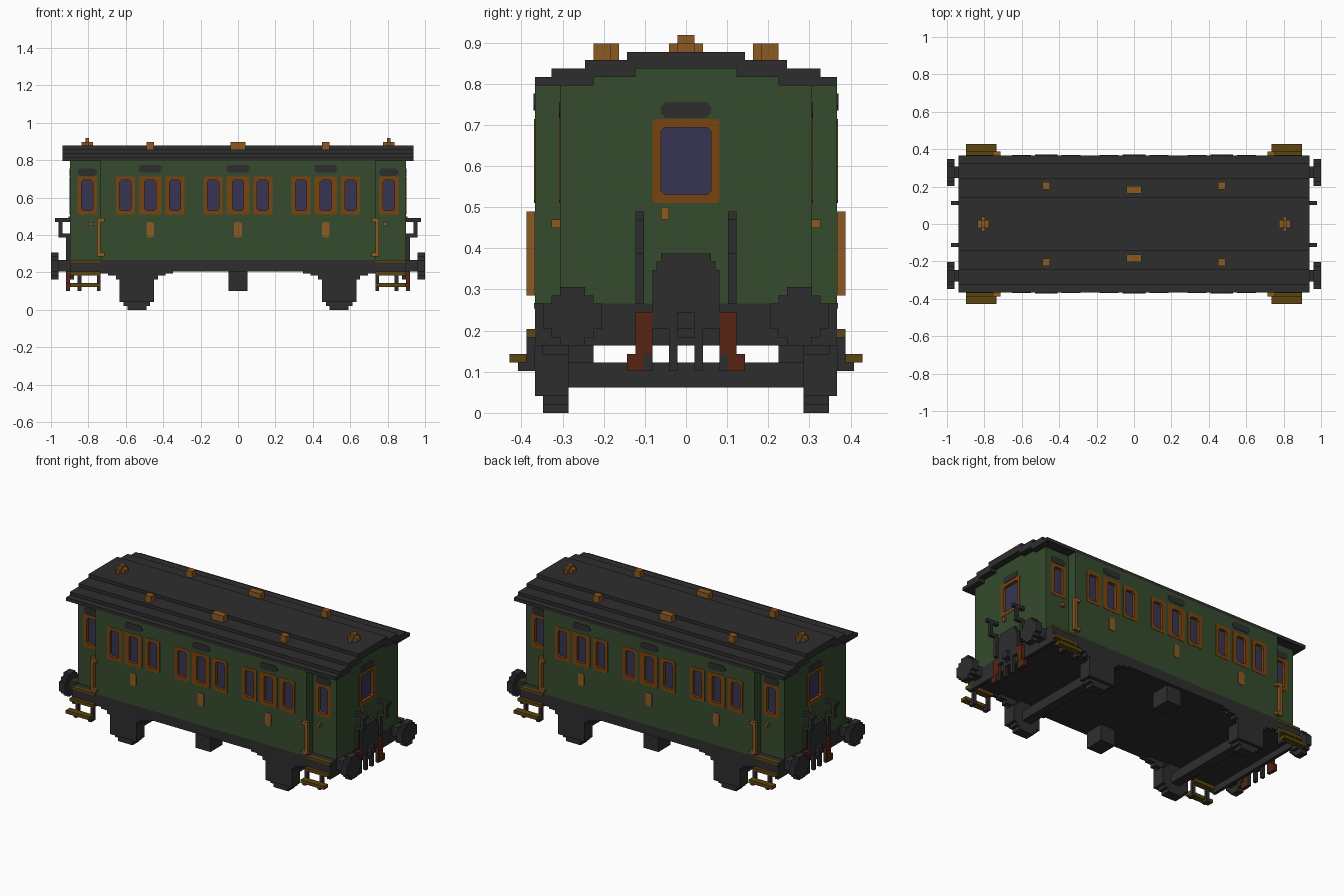
import bpy
import bmesh
from mathutils import Vector

if "Cube" in bpy.data.objects:
    bpy.data.objects.remove(bpy.data.objects["Cube"], do_unlink=True)

# All sizes are in blocks; the model is 98 blocks long
BLOCK = 2 / 98


def material(name, *rgb):
    mat = bpy.data.materials.new(name)
    mat.use_nodes = True
    colour = (*rgb, 1)
    mat.diffuse_color = colour
    mat.node_tree.nodes["Principled BSDF"].inputs["Base Color"].default_value = colour
    return mat


GREEN = material("coach green", .036, .07, .026)
DARK = material("dark grey", .027, .027, .027)
BRASS = material("brass", .26, .1, .016)
FRAME = material("window frame brown", .195, .057, .005)
GLASS = material("blue glass", .038, .036, .088)
WOOD = material("step wood", .11, .058, .005)
RUST = material("hose red brown", .092, .017, .006)


def finish(name, bm, mat):
    bmesh.ops.recalc_face_normals(bm, faces=bm.faces)
    bmesh.ops.scale(bm, vec=Vector((BLOCK,) * 3), verts=bm.verts)
    mesh = bpy.data.meshes.new(name)
    bm.to_mesh(mesh)
    bm.free()
    mesh.materials.append(mat)
    obj = bpy.data.objects.new(name, mesh)
    bpy.context.collection.objects.link(obj)
    return obj


def add_box(bm, low, high):
    verts = bmesh.ops.create_cube(bm, size=1)["verts"]
    low, high = Vector(low), Vector(high)
    for v in verts:
        v.co = (low + high) / 2 + v.co * (high - low)


def signs(low):
    """Ranges that do not cross the centre plane are mirrored."""
    return (1, -1) if low >= 0 else (1,)


def part(name, mat, *boxes):
    """Boxes given as x range, y range, z range."""
    bm = bmesh.new()
    for (x0, x1), (y0, y1), (z0, z1) in boxes:
        for sx in signs(x0):
            for sy in signs(y0):
                xs, ys = sorted((sx * x0, sx * x1)), sorted((sy * y0, sy * y1))
                add_box(bm, (xs[0], ys[0], z0), (xs[1], ys[1], z1))
    return finish(name, bm, mat)


def prism(name, mat, half_length, outline):
    """Extrude a (y, z) half outline, mirrored in y, along x."""
    ring = outline + [(-y, z) for y, z in reversed(outline)]
    bm = bmesh.new()
    face = bm.faces.new([bm.verts.new((-half_length, y, z)) for y, z in ring])
    new = bmesh.ops.extrude_face_region(bm, geom=[face])["geom"]
    moved = [v for v in new if isinstance(v, bmesh.types.BMVert)]
    bmesh.ops.translate(bm, verts=moved, vec=(2 * half_length, 0, 0))
    return finish(name, bm, mat)


def both(n):
    return (-n, n)


# Roof shell and body
prism("roof", DARK, 46, [
    (6, 41), (6, 40), (11, 40), (11, 39), (18, 39), (18, 40), (16, 40),
    (16, 41), (12, 41), (12, 42), (7, 42), (7, 43)])
saloon = part("saloon_body", GREEN, (both(36), both(18), (13, 39)))
vestibules = prism("vestibule_body", GREEN, 44, [
    (15, 13), (15, 39), (11, 39), (11, 40), (6, 40), (6, 41)])

# Wall decoration: a wall maps (along, height, outward) to space
def side_wall(depth, sign):
    return lambda u, v, w: (u, sign * (depth + w), v)


def end_wall(depth, sign):
    return lambda u, v, w: (sign * (depth + w), u, v)


def octagon(u0, u1, v0, v1, c):
    return [(u0 + c, v0), (u1 - c, v0), (u1, v0 + c), (u1, v1 - c),
            (u1 - c, v1), (u0 + c, v1), (u0, v1 - c), (u0, v0 + c)]


frames, panes, cutters, hoods, plates = [bmesh.new() for _ in range(5)]


def plate(bm, wall, rect, c, back, front):
    loops = [[bm.verts.new(wall(u, v, w)) for u, v in octagon(*rect, c)]
             for w in (back, front)]
    for loop in loops:
        bm.faces.new(loop)
    bridge(bm, *loops)


def bridge(bm, a, b):
    for i in range(len(a)):
        j = (i + 1) % len(a)
        bm.faces.new((a[i], a[j], b[j], b[i]))


def window(wall, centre, half, glass_half):
    outer = (centre - half, centre + half, 25, 35)
    inner = (centre - glass_half, centre + glass_half, 26, 34)
    rings = [[frames.verts.new(wall(u, v, w)) for u, v in octagon(*rect, c)]
             for rect, c, w in ((outer, .3, -1), (outer, .3, .1),
                                (inner, .5, .1), (inner, .5, -1))]
    for i in range(4):
        bridge(frames, rings[i], rings[(i + 1) % 4])
    plate(panes, wall, inner, .5, -1, -.8)
    corners = [wall(outer[0] + .2, 25.2, -1), wall(outer[1] - .2, 34.8, 1)]
    add_box(cutters, [min(p) for p in zip(*corners)], [max(p) for p in zip(*corners)])


for sign in (1, -1):
    # Saloon window groups with a vent hood and a brass plate each
    wall = side_wall(18, sign)
    for group in (-23, 0, 23):
        window(wall, group, 3, 1.5)
        for side in (-1, 1):
            window(wall, group + side * 6.5, 2.5, 1.5)
        plate(hoods, wall, (group - 3, group + 3, 36, 38), .6, -.1, .15)
        plate(plates, wall, (group - 1, group + 1, 19, 23), .4, -.1, .2)
    # Vestibule doors
    wall = side_wall(15, sign)
    for door in (-39.5, 39.5):
        window(wall, door, 2.5, 1.5)
        plate(hoods, wall, (door - 2.5, door + 2.5, 35.1, 37), .6, -.1, .15)
    # End doors
    wall = end_wall(44, sign)
    window(wall, 0, 4, 3)
    plate(hoods, wall, (-3, 3, 35.1, 37), .6, -.1, .15)
    plate(plates, wall, sorted((-sign * 2, -sign * 3)) + [23, 24.5], .2, -.1, .4)

finish("window_frames", frames, FRAME)
finish("window_panes", panes, GLASS)
finish("window_hoods", hoods, DARK)
finish("brass_plates", plates, BRASS)

# Cut the window recesses into the walls
cutter = finish("recess_cutter", cutters, GREEN)
for body in (saloon, vestibules):
    mod = body.modifiers.new("recesses", "BOOLEAN")
    mod.operation, mod.solver, mod.object = "DIFFERENCE", "EXACT", cutter
    bpy.context.view_layer.objects.active = body
    bpy.ops.object.modifier_apply(modifier=mod.name)
bpy.data.objects.remove(cutter, do_unlink=True)

# Underframe
part("chassis", DARK, (both(44), both(18), (10, 13)))
part("end_beam", DARK, ((43, 44), both(18), (8, 10)))
part("underfloor_box", DARK, (both(2.5), (11, 17), (5, 10)))

# Wheels, axles, axle boxes and leaf springs
def around_axle(half):
    return (26.5 - half, 26.5 + half)


part("wheels", DARK, *[(around_axle(2.5 + i), (14, 17), (i, 9 - i)) for i in range(3)])
part("axles", DARK, (around_axle(1.5), both(14), (3, 6)))
part("axle_boxes", DARK, (around_axle(4.5), (17, 18), (2, 9)))
part("leaf_springs", DARK,
     (around_axle(5.5), (16, 18), (8, 10)),
     (around_axle(7.5), (16, 18), (9, 10)),
     (around_axle(9.5), (17, 18), (9.5, 10)))

# Buffers
part("buffer_heads", DARK,
     *[((47, 49), (10 + i, 17 - i), (10 - i, 13 + i)) for i in range(3)])
part("buffer_shafts", DARK, ((44, 47), (12, 15), (10, 13)))

# Gangway plate, end railings, coupling and hoses
part("gangway_plate", DARK,
     ((44, 45), both(4), (10, 17)), ((44, 45), both(3.5), (17, 18)),
     ((44, 45), both(3), (18, 19)))
part("end_railings", DARK,
     ((44, 45), (5, 6), (13, 20)), ((45, 47), (5, 6), (19, 20)),
     ((46, 47), (5, 6), (20, 24)), ((44, 48), (5, 6), (23, 24)))
part("coupling", DARK,
     ((44, 46), both(1), (10, 12)), ((44, 45), (1, 2), (5, 10)),
     ((44, 45), both(2), (8, 9)), ((44, 45), (4, 5), (5, 7)))
part("hoses", RUST,
     ((44, 45.1), (4, 6), (7, 12)), ((44, 45.1), (5, 7), (5, 7)))

# Boarding steps
part("step_boards", WOOD,
     ((36, 44), (17, 19), (9, 10)), ((36, 44), (19, 21), (6, 7)),
     ((36, 44), (17, 18.1), (12.4, 13.1)))
part("step_brackets", DARK, *[
     box for x in (36, 41) for box in (
         ((x, x + 1), (18, 19), (5, 9)), ((x, x + 1), (18, 20), (5, 6)))])

# Brass handles and roof fittings
part("grab_handles", BRASS,
     ((36, 37), (18, 19), (14, 24)),
     ((35, 36), (18, 19), (14, 15)), ((35, 36), (18, 19), (23, 24)))
part("door_handles", BRASS, ((38, 39), (15, 16), (22, 23)))
part("roof_vents", BRASS,
     (both(2), (8, 10), (42, 44)), ((22, 24), (9, 11), (42, 44)))
part("roof_lamps", BRASS,
     ((38, 41), both(1), (43, 44)), ((39, 40), both(2), (43, 44)),
     ((39, 40), both(1), (44, 45)))
